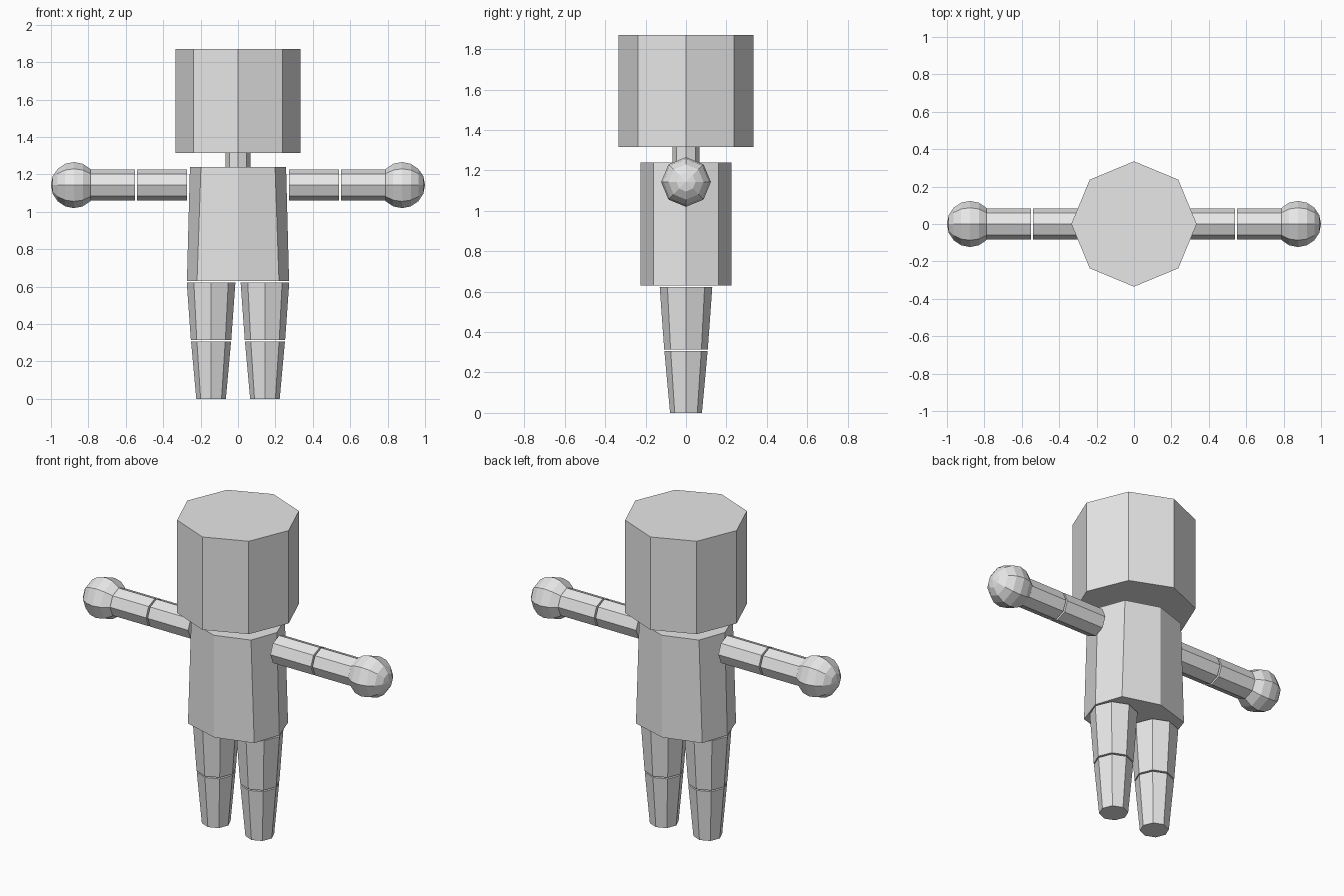
import bpy, bmesh, math
from mathutils import Matrix, Vector

if "Cube" in bpy.data.objects:
    bpy.data.objects.remove(bpy.data.objects["Cube"])

grey = bpy.data.materials.new("plain grey")
grey.diffuse_color = (0.8, 0.8, 0.8, 1)
grey.use_nodes = True
grey.node_tree.nodes["Principled BSDF"].inputs["Base Color"].default_value = grey.diffuse_color


def finish(name, bm):
    bmesh.ops.recalc_face_normals(bm, faces=bm.faces)
    mesh = bpy.data.meshes.new(name)
    bm.to_mesh(mesh)
    bm.free()
    mesh.materials.append(grey)
    obj = bpy.data.objects.new(name, mesh)
    bpy.context.collection.objects.link(obj)
    return obj


def prism(name, start, end, r_start, r_end):
    """Capped eight-sided prism between two points, corners on the axes."""
    start, end = Vector(start), Vector(end)
    along = (end - start).normalized()
    side = Vector((0, 1, 0))
    other = side.cross(along)
    bm = bmesh.new()
    rings = []
    for centre, r in ((start, r_start), (end, r_end)):
        rings.append([bm.verts.new(centre + r * (side * math.cos(a) + other * math.sin(a)))
                      for a in (i * math.pi / 4 for i in range(8))])
    for i in range(8):
        j = (i + 1) % 8
        bm.faces.new((rings[0][i], rings[0][j], rings[1][j], rings[1][i]))
    for ring in rings:
        bm.faces.new(ring)
    return finish(name, bm)


# Head and neck
prism("head", (0, 0, 1.315), (0, 0, 1.87), 0.335, 0.335)
prism("neck", (0, 0, 1.23), (0, 0, 1.32), 0.066, 0.066)

# Torso: flattened octagon, slightly wider at the hips
bm = bmesh.new()
levels = []
for z, wide, diag in ((0.63, 0.273, 0.219), (1.24, 0.257, 0.198)):
    half = [(wide, 0), (diag, 0.16), (0, 0.225), (-diag, 0.16)]
    ring = half + [(-x, -y) for x, y in half]
    levels.append([bm.verts.new((x, y, z)) for x, y in ring])
for i in range(8):
    j = (i + 1) % 8
    bm.faces.new((levels[0][i], levels[0][j], levels[1][j], levels[1][i]))
for ring in levels:
    bm.faces.new(ring)
finish("torso", bm)

# Arms, hands and legs on both sides
ARM_Z = 1.143
for s, side in ((-1, "left"), (1, "right")):
    prism(f"{side}_upper_arm", (s * 0.272, 0, ARM_Z), (s * 0.54, 0, ARM_Z), 0.083, 0.083)
    prism(f"{side}_forearm", (s * 0.55, 0, ARM_Z), (s * 0.82, 0, ARM_Z), 0.083, 0.083)

    bm = bmesh.new()
    bmesh.ops.create_uvsphere(
        bm, u_segments=8, v_segments=8, radius=0.123,
        matrix=Matrix.Translation((s * 0.877, 0, ARM_Z)) @ Matrix.Rotation(math.pi / 2, 4, 'Y'))
    finish(f"{side}_hand", bm)

    x = s * 0.144
    prism(f"{side}_thigh", (x, 0, 0.315), (x, 0, 0.622), 0.108, 0.13)
    prism(f"{side}_shin", (x, 0, 0), (x, 0, 0.307), 0.079, 0.107)
